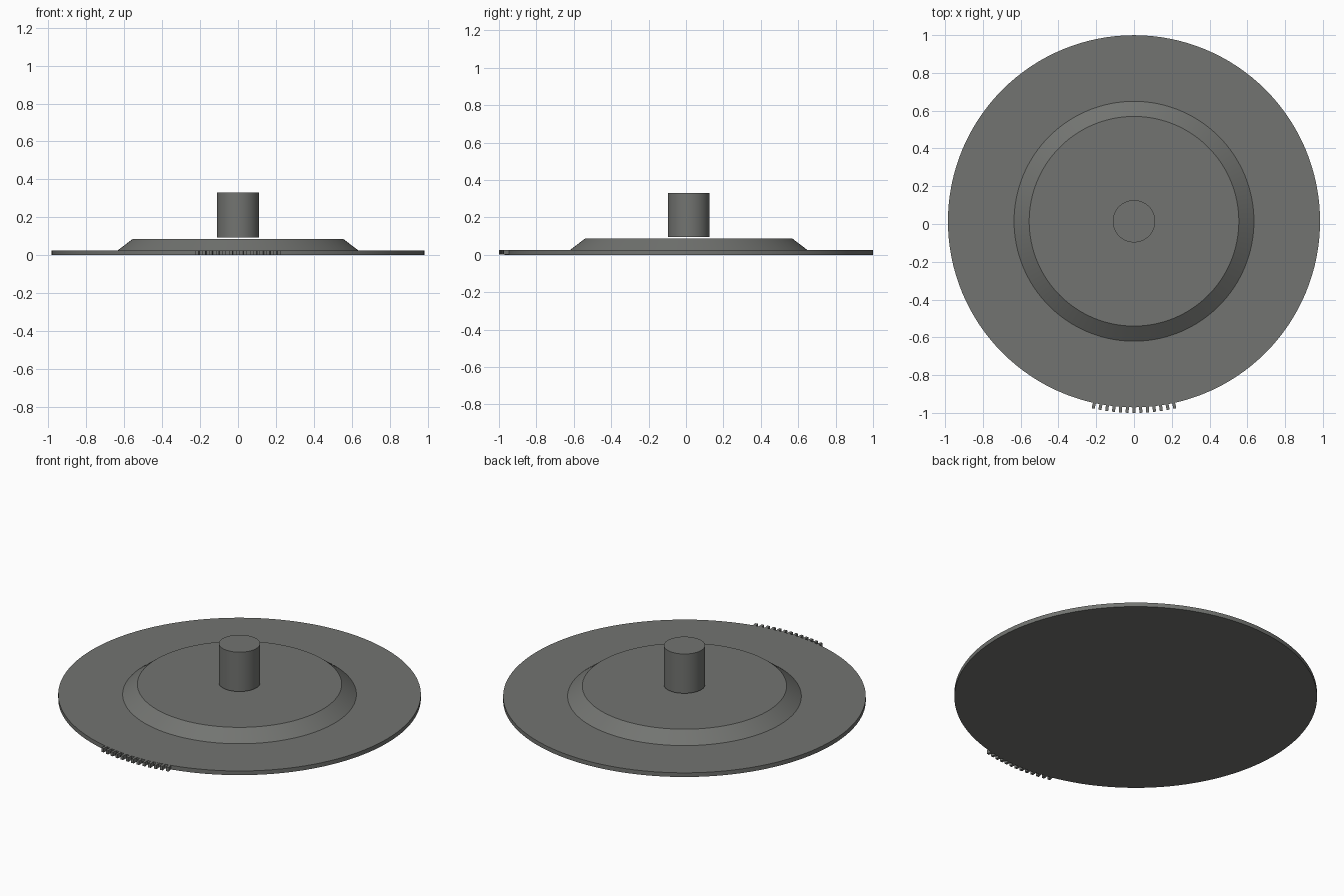
import bpy, bmesh, math
from mathutils import Matrix

if "Cube" in bpy.data.objects:
    bpy.data.objects.remove(bpy.data.objects["Cube"])

CY = 0.0145   # disc centre; the grip ridges take up the rest of the depth
R = 0.985

grey = bpy.data.materials.new("dark grey")
grey.diffuse_color = (0.17, 0.175, 0.165, 1)
grey.use_nodes = True
grey.node_tree.nodes["Principled BSDF"].inputs["Base Color"].default_value = grey.diffuse_color


def finish(name, bm, smooth=True):
    me = bpy.data.meshes.new(name)
    bm.to_mesh(me)
    bm.free()
    me.materials.append(grey)
    ob = bpy.data.objects.new(name, me)
    bpy.context.collection.objects.link(ob)
    if smooth:
        bpy.ops.object.select_all(action='DESELECT')
        ob.select_set(True)
        bpy.context.view_layer.objects.active = ob
        bpy.ops.object.shade_smooth_by_angle(angle=math.radians(30))
    return ob


def frustum(name, r1, r2, z0, z1, sides=128):
    bm = bmesh.new()
    bmesh.ops.create_cone(bm, cap_ends=True, segments=sides, radius1=r1, radius2=r2,
                          depth=z1 - z0,
                          matrix=Matrix.Translation((0, CY, (z0 + z1) / 2)))
    return finish(name, bm)


# Flat disc, raised bevelled plate and central post (post hovers slightly)
frustum("base_disc", R, R, 0, 0.025)
frustum("raised_plate", 0.635, 0.555, 0.025, 0.086)
frustum("centre_post", 0.112, 0.112, 0.094, 0.33, 64)

# Row of thumb grip ridges on the front rim
bm = bmesh.new()
for i in range(-6, 7):
    m = (Matrix.Translation((0, CY, 0.0125))
         @ Matrix.Rotation(math.radians(2.05 * i), 4, 'Z')
         @ Matrix.Translation((0, -0.9945, 0))
         @ Matrix.Diagonal((0.016, 0.04, 0.0245, 1)))
    bmesh.ops.create_cube(bm, size=1, matrix=m)
finish("grip_ridges", bm, smooth=False)
